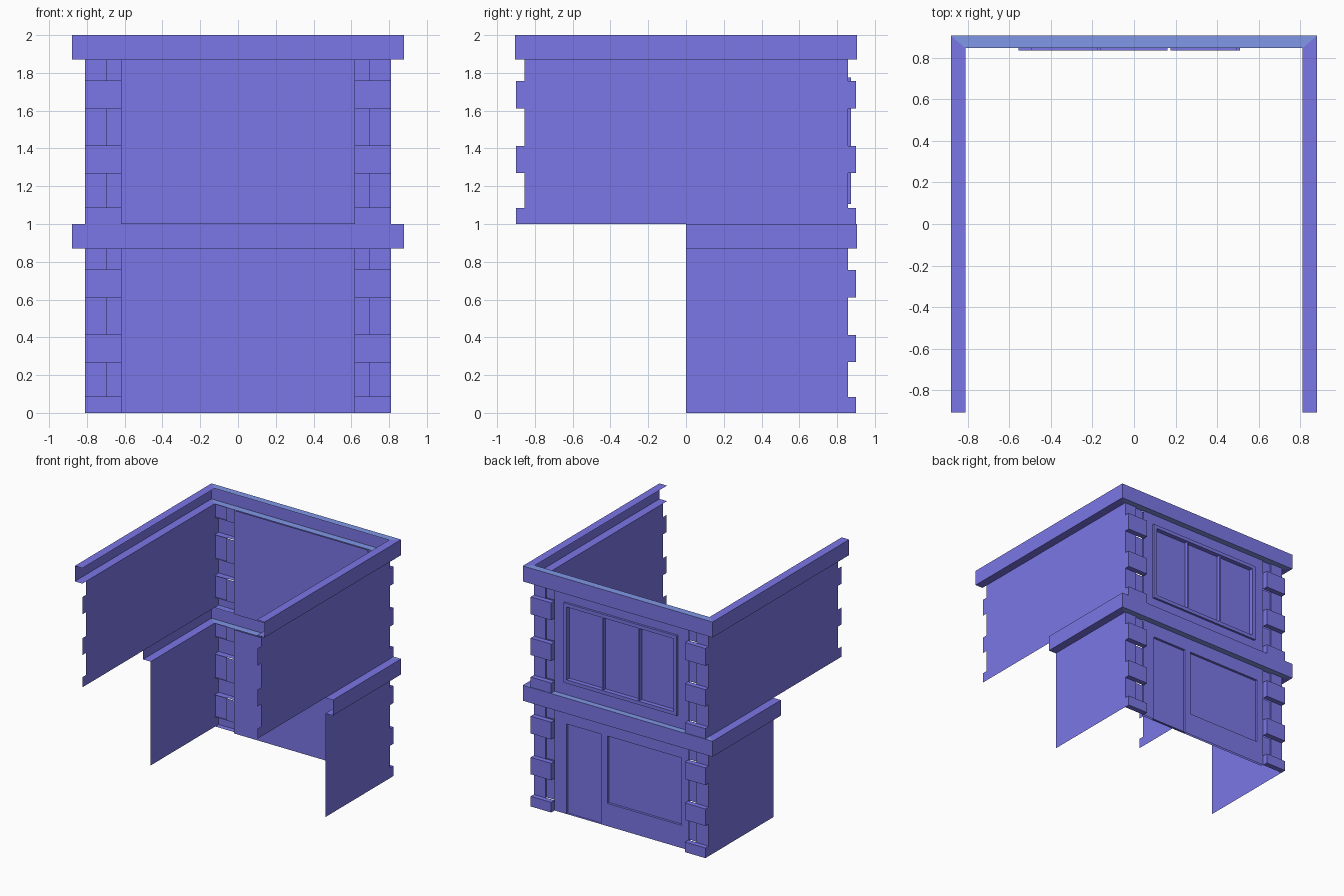
import bpy, bmesh

if "Cube" in bpy.data.objects:
    bpy.data.objects.remove(bpy.data.objects["Cube"])

def material(name, col):
    m = bpy.data.materials.new(name)
    m.diffuse_color = (*col, 1)
    m.use_nodes = True
    m.node_tree.nodes["Principled BSDF"].inputs["Base Color"].default_value = m.diffuse_color
    return m

PURPLE = material("violet stone", (0.205, 0.190, 0.83))
BLUE = material("blue ledge", (0.225, 0.32, 0.83))

def build(name, quads):
    """Make one object from a list of (corner points, material index)."""
    bm = bmesh.new()
    for pts, mi in quads:
        f = bm.faces.new([bm.verts.new(p) for p in pts])
        f.material_index = mi
    bmesh.ops.remove_doubles(bm, verts=bm.verts, dist=0.0005)
    bmesh.ops.recalc_face_normals(bm, faces=bm.faces)
    me = bpy.data.meshes.new(name)
    bm.to_mesh(me)
    bm.free()
    me.materials.append(PURPLE)
    me.materials.append(BLUE)
    ob = bpy.data.objects.new(name, me)
    bpy.context.collection.objects.link(ob)
    return ob

def rect_y(x0, x1, z0, z1, y):
    # upright sheet facing +y
    return ([(x1, y, z0), (x0, y, z0), (x0, y, z1), (x1, y, z1)], 0)

def rect_x(y0, y1, z0, z1, x):
    return ([(x, y0, z0), (x, y1, z0), (x, y1, z1), (x, y0, z1)], 0)

def rect_z(x0, x1, y0, y1, z):
    return ([(x0, y0, z), (x1, y0, z), (x1, y1, z), (x0, y1, z)], 0)

def shell(x0, x1, z0, z1, ya, yb):
    """Four rims joining depth ya to yb."""
    return [rect_x(ya, yb, z0, z1, x0), rect_x(ya, yb, z0, z1, x1),
            rect_z(x0, x1, ya, yb, z0), rect_z(x0, x1, ya, yb, z1)]

def open_box(x0, x1, z0, z1, ya, yb):
    return shell(x0, x1, z0, z1, ya, yb) + [rect_y(x0, x1, z0, z1, yb)]

WALL, BACK, QUOIN = 0.855, 0.835, 0.90     # depths of the decorated face
SIDE, TOP = 0.81, 0.87                     # side wall x, storey wall height
BLOCKS = [(0, 0.085), (0.27, 0.412), (0.612, 0.757)]
GAPS = [(0.085, 0.27), (0.412, 0.612), (0.757, TOP)]

def wall_with_openings(name, base, holes):
    """Facade sheet with rectangular openings, rims and one sheet behind."""
    xs = sorted({-0.62, 0.62} | {v for h in holes for v in h[:2]})
    zs = sorted({base, base + TOP} | {v for h in holes for v in h[2:]})
    q = []
    for a, b in zip(xs, xs[1:]):
        for c, d in zip(zs, zs[1:]):
            mx, mz = (a + b) / 2, (c + d) / 2
            if not any(h[0] < mx < h[1] and h[2] < mz < h[3] for h in holes):
                q.append(rect_y(a, b, c, d, WALL))
    for h in holes:
        q += shell(*h, BACK, WALL)
    build(name, q)
    build(name + "_backing", [rect_y(-0.62, 0.62, base, base + TOP, BACK)])

# Ground floor: doorway and shop window; upper floor: three panes
wall_with_openings("ground_wall", 0.0,
                   [(0.19, 0.51, 0.0, 0.755), (-0.555, 0.13, 0.19, 0.755)])
panes = [(-0.495 + i * 0.335, -0.175 + i * 0.335, 1.135, 1.745) for i in range(3)]
wall_with_openings("upper_wall", 1.0, panes)

# Raised window frame
frame = []
for x0, x1, z0, z1 in [(-0.525, 0.525, 1.745, 1.775), (-0.525, 0.525, 1.105, 1.135),
                       (-0.525, -0.495, 1.135, 1.745), (0.495, 0.525, 1.135, 1.745)]:
    frame += open_box(x0, x1, z0, z1, WALL, 0.873)
for p in panes[:2]:
    frame += open_box(p[1], p[1] + 0.015, 1.135, 1.745, WALL, 0.866)
build("window_frame", frame)

# Corner blocks and the narrow pilasters between them
for label, base in (("ground", 0.0), ("upper", 1.0)):
    blocks, strips = [], []
    for s in (-1, 1):
        for z0, z1 in BLOCKS:
            blocks += open_box(*sorted((s * 0.62, s * SIDE)), base + z0, base + z1, WALL, QUOIN)
        for z0, z1 in GAPS:
            strips.append(rect_y(*sorted((s * 0.62, s * 0.70)), base + z0, base + z1, WALL - 0.01))
            strips += open_box(*sorted((s * 0.70, s * SIDE)), base + z0, base + z1, WALL - 0.01, WALL + 0.003)
    build(label + "_corner_blocks", blocks)
    build(label + "_pilasters", strips)

# Side walls, the upper ones with toothed front edges
for side, s in (("left", -1), ("right", 1)):
    build(side + "_ground_wall", [rect_x(0, WALL, 0, TOP, s * SIDE)])
    q = [rect_x(-WALL, WALL, 1, 1 + TOP, s * SIDE)]
    q += [rect_x(-QUOIN, -WALL, 1 + a, 1 + b, s * SIDE) for a, b in BLOCKS]
    build(side + "_upper_wall", q)

# Cornice bands: C-shaped section, open on the inside
def cornice(name, y0, z0, z1):
    outer = [(-0.88, y0), (-0.88, 0.905), (0.88, 0.905), (0.88, y0)]
    inner = [(-SIDE, y0), (-SIDE, 0.845), (SIDE, 0.845), (SIDE, y0)]
    rows = [(inner, z0), (outer, z0), (outer, z1), (inner, z1)]
    q = []
    for k, ((pa, za), (pb, zb)) in enumerate(zip(rows, rows[1:])):
        for i in range(3):
            mi = 1 if i == 1 and k != 1 else 0
            q.append(([(*pa[i], za), (*pa[i + 1], za), (*pb[i + 1], zb), (*pb[i], zb)], mi))
    build(name, q)

cornice("middle_cornice", 0.0, TOP, 1.0)
cornice("top_cornice", -0.905, 1 + TOP, 2.0)
